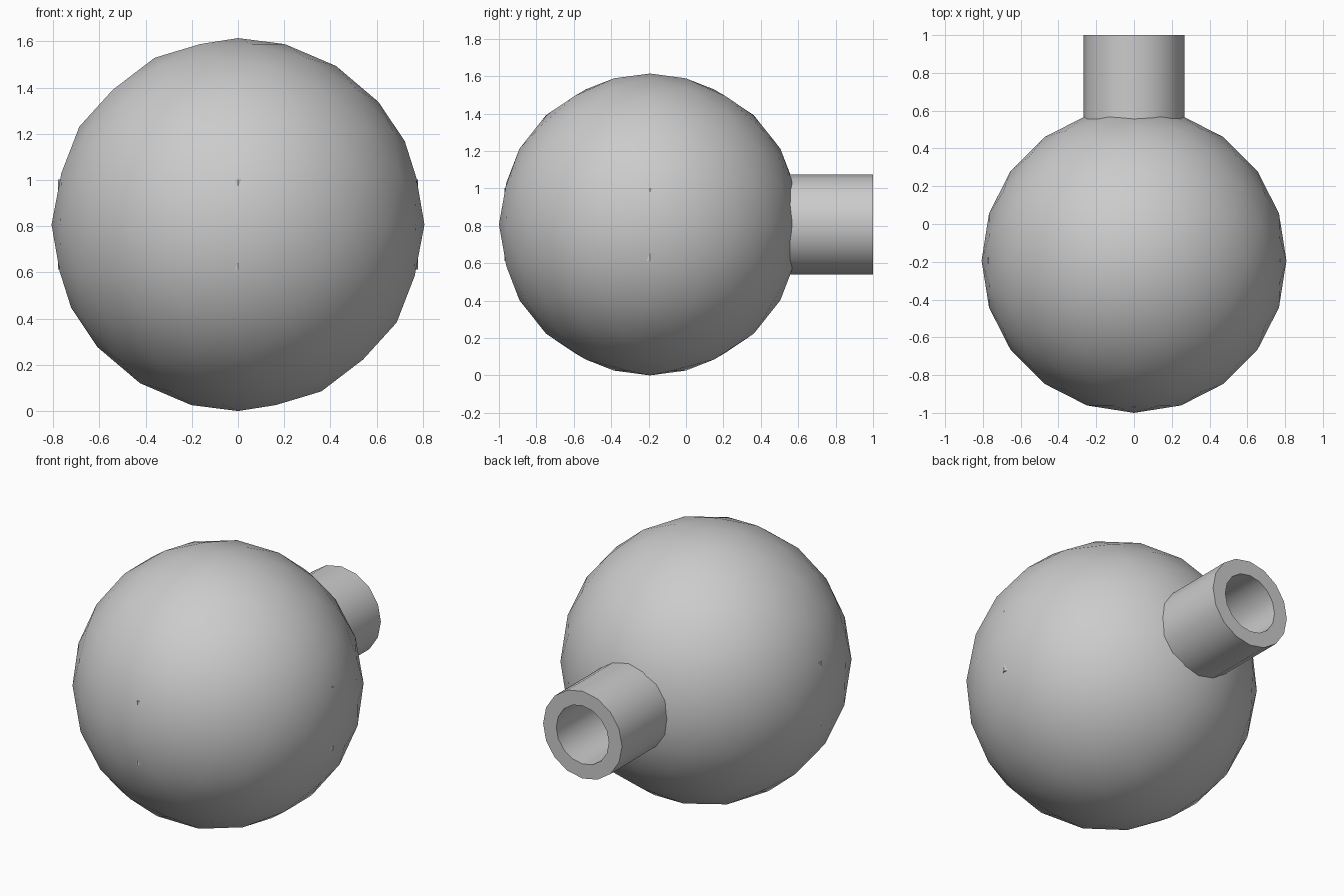
import bpy
import bmesh
import math
from mathutils import Vector

cube = bpy.data.objects.get("Cube")
if cube:
    bpy.data.objects.remove(cube, do_unlink=True)

# Single material
grey = bpy.data.materials.new("plain grey")
grey.use_nodes = True
colour = (0.6, 0.6, 0.6, 1.0)
grey.diffuse_color = colour
grey.node_tree.nodes["Principled BSDF"].inputs["Base Color"].default_value = colour

RADIUS = 0.807
CENTRE = Vector((0, RADIUS - 1, RADIUS))


def finish(bm, name, smooth=True):
    """Turn a bmesh into a named, coloured object at the ball centre."""
    bmesh.ops.recalc_face_normals(bm, faces=bm.faces)
    for face in bm.faces:
        face.smooth = smooth
    mesh = bpy.data.meshes.new(name)
    bm.to_mesh(mesh)
    bm.free()
    mesh.materials.append(grey)
    obj = bpy.data.objects.new(name, mesh)
    obj.location = CENTRE
    bpy.context.collection.objects.link(obj)
    return obj


# Ball
bm = bmesh.new()
bmesh.ops.create_icosphere(bm, subdivisions=3, radius=RADIUS)
finish(bm, "ball")

# Eight-sided core, whose corners just reach the ball surface
bm = bmesh.new()
bmesh.ops.create_cone(bm, cap_ends=True, segments=8, radius1=0.778,
                      radius2=0.778, depth=0.39)
finish(bm, "inner_core", smooth=False)

# Hollow neck: a wall section spun around the y axis
OUTER, INNER = 0.267, 0.178
START, END = 0.68, 1 - CENTRE.y
bm = bmesh.new()
section = [bm.verts.new((0, y, r)) for y, r in
           ((START, OUTER), (END, OUTER), (END, INNER), (START, INNER))]
edges = [bm.edges.new((section[i], section[(i + 1) % 4])) for i in range(4)]
bmesh.ops.spin(bm, geom=section + edges, cent=(0, 0, 0), axis=(0, 1, 0),
               angle=math.tau, steps=16, use_duplicate=False)
bmesh.ops.remove_doubles(bm, verts=bm.verts, dist=0.0001)
neck = finish(bm, "neck_tube")

bpy.ops.object.select_all(action="DESELECT")
neck.select_set(True)
bpy.context.view_layer.objects.active = neck
bpy.ops.object.shade_smooth_by_angle(angle=math.radians(35))
